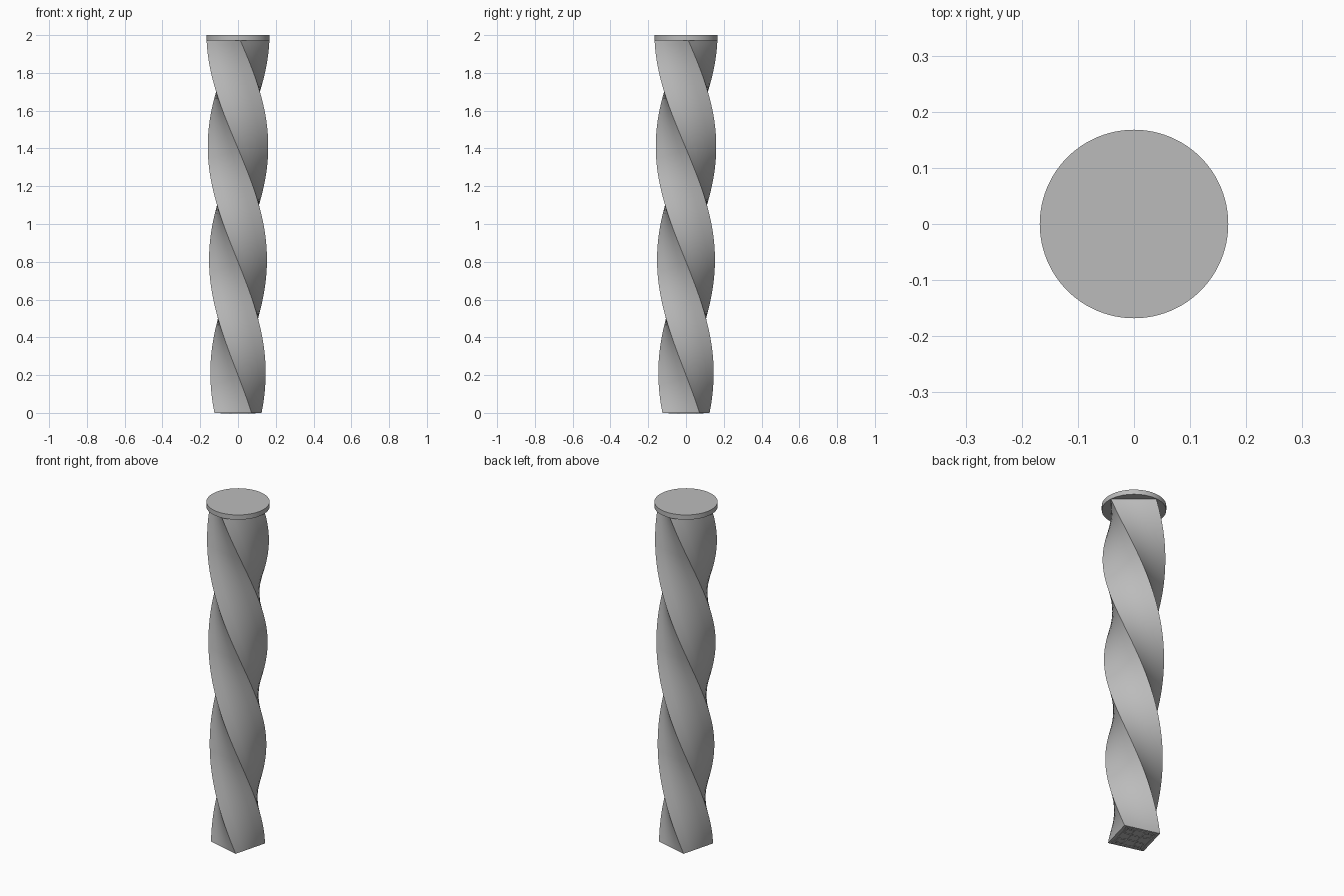
import bpy
import bmesh
from math import cos, sin, pi, radians

cube = bpy.data.objects.get("Cube")
if cube:
    bpy.data.objects.remove(cube, do_unlink=True)

HEIGHT = 2.0
CAP_THICKNESS = 0.028
SLICES = 100
SIDE_CUTS = 4

stone = bpy.data.materials.new("grey stone")
stone.use_nodes = True
grey = (0.5, 0.5, 0.5, 1)
stone.diffuse_color = grey
stone.node_tree.nodes["Principled BSDF"].inputs["Base Color"].default_value = grey


def finish(name, bm):
    bmesh.ops.recalc_face_normals(bm, faces=bm.faces)
    mesh = bpy.data.meshes.new(name)
    bm.to_mesh(mesh)
    bm.free()
    obj = bpy.data.objects.new(name, mesh)
    bpy.context.collection.objects.link(obj)
    mesh.materials.append(stone)
    bpy.ops.object.select_all(action="DESELECT")
    obj.select_set(True)
    bpy.context.view_layer.objects.active = obj
    bpy.ops.object.shade_smooth_by_angle(angle=radians(30))
    return obj


def square_ring(bm, z):
    """Square section that widens and turns clockwise with height."""
    radius = 0.144 + 0.0115 * z
    turn = radians(30 - 150 * z)
    corners = [(radius * cos(turn + k * pi / 2), radius * sin(turn + k * pi / 2))
               for k in range(4)]
    ring = []
    for k, (ax, ay) in enumerate(corners):
        bx, by = corners[(k + 1) % 4]
        for s in range(SIDE_CUTS):
            t = s / SIDE_CUTS
            ring.append(bm.verts.new((ax + (bx - ax) * t, ay + (by - ay) * t, z)))
    return ring


# Twisted square shaft
bm = bmesh.new()
top = HEIGHT - CAP_THICKNESS
rings = [square_ring(bm, top * i / SLICES) for i in range(SLICES + 1)]
for low, high in zip(rings, rings[1:]):
    for k in range(len(low)):
        n = (k + 1) % len(low)
        bm.faces.new((low[k], low[n], high[n], high[k]))
bm.faces.new(rings[-1])
foot = bm.faces.new(list(reversed(rings[0])))

# Shallow concentric square grooves under the foot
bm.normal_update()
for step in range(8):
    groove = step % 2 == 1
    bmesh.ops.inset_region(bm, faces=[foot], thickness=0.004 if groove else 0.016)
    bmesh.ops.inset_region(bm, faces=[foot], thickness=0.0005,
                           depth=0.003 if groove else -0.003)
finish("twisted_shaft", bm)

# Round cap disc
bm = bmesh.new()
bmesh.ops.create_cone(bm, cap_ends=True, segments=96, radius1=0.168,
                      radius2=0.168, depth=CAP_THICKNESS)
bmesh.ops.translate(bm, verts=bm.verts, vec=(0, 0, HEIGHT - CAP_THICKNESS / 2))
finish("cap_disc", bm)
